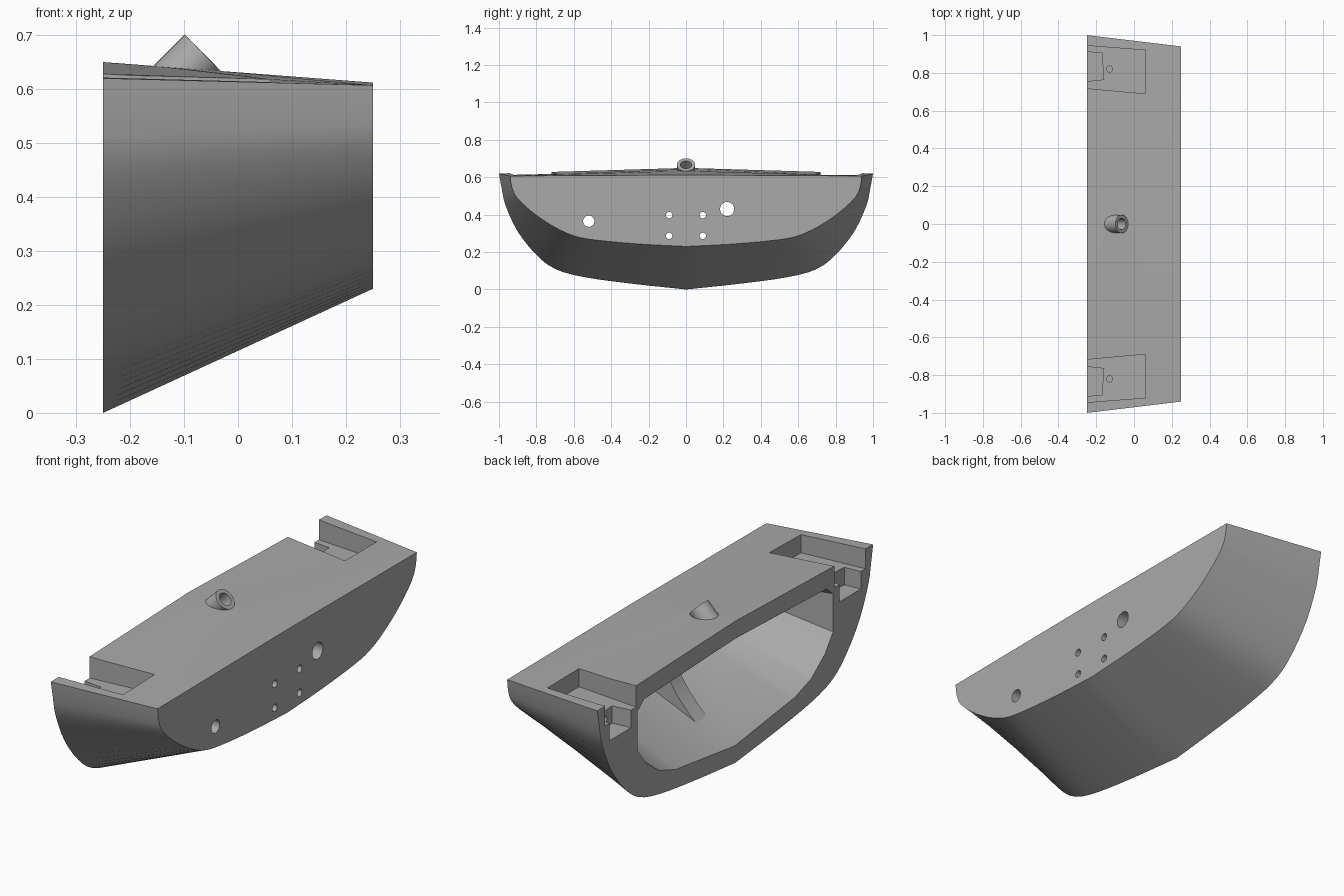
import bpy, bmesh, math
from mathutils import Vector

old = bpy.data.objects.get("Cube")
if old:
    bpy.data.objects.remove(old, do_unlink=True)

grey = bpy.data.materials.new("plain grey")
grey.use_nodes = True
colour = (0.4, 0.4, 0.4, 1)
grey.diffuse_color = colour
grey.node_tree.nodes["Principled BSDF"].inputs["Base Color"].default_value = colour


def loft(name, rings):
    """Solid from matching closed rings of points."""
    bm = bmesh.new()
    loops = [[bm.verts.new(p) for p in ring] for ring in rings]
    n = len(loops[0])
    for a, b in zip(loops, loops[1:]):
        for i in range(n):
            j = (i + 1) % n
            bm.faces.new((a[i], a[j], b[j], b[i]))
    bm.faces.new(loops[0][::-1])
    bm.faces.new(loops[-1])
    bmesh.ops.recalc_face_normals(bm, faces=bm.faces)
    mesh = bpy.data.meshes.new(name)
    bm.to_mesh(mesh)
    bm.free()
    obj = bpy.data.objects.new(name, mesh)
    bpy.context.collection.objects.link(obj)
    mesh.materials.append(grey)
    return obj


def prism(name, outline, z0, z1):
    return loft(name, [[(x, y, z) for x, y in outline] for z in (z0, z1)])


def rod(name, start, end, radius, sides=32):
    start, end = Vector(start), Vector(end)
    turn = (end - start).to_track_quat("Z", "Y")
    circle = [turn @ Vector((radius * math.cos(a), radius * math.sin(a), 0))
              for a in (2 * math.pi * i / sides for i in range(sides))]
    return loft(name, [[c + p for p in circle] for c in (start, end)])


def boolean(target, tool, operation="DIFFERENCE"):
    tool.hide_render = True
    mod = target.modifiers.new("boolean", "BOOLEAN")
    mod.operation, mod.object, mod.solver = operation, tool, "EXACT"
    bpy.context.view_layer.objects.active = target
    bpy.ops.object.modifier_apply(modifier=mod.name)
    bpy.data.objects.remove(tool, do_unlink=True)


def smooth_curve(points, steps=3):
    """Catmull-Rom curve through the points."""
    p = [Vector(q) for q in points]
    p = [2 * p[0] - p[1]] + p + [2 * p[-1] - p[-2]]
    out = []
    for a, b, c, d in zip(p, p[1:], p[2:], p[3:]):
        for k in range(steps):
            t = k / steps
            out.append(b + (c - a) * t / 2 + (a * 2 - b * 5 + c * 4 - d) * t * t / 2
                       + (b * 3 - a - c * 3 + d) * t ** 3 / 2)
    return out + [p[-2]]


def section(x, half, crown):
    """Full ring at x from a half profile running keel to sheer."""
    left = [(x, -p[0], p[1]) for p in half[:0:-1]]
    right = [(x, p[0], p[1]) for p in half]
    return left + right + [(x, 0, crown)]


# Hull shell: large open end lofted to the smaller transom
FRONT, BACK = -0.25, 0.25
big = smooth_curve([(0, 0), (.3, .032), (.55, .067), (.7, .11), (.8, .185),
                    (.9, .31), (.965, .45), (.985, .54), (1, .62)])
small = smooth_curve([(0, .23), (.25, .243), (.48, .264), (.6, .287), (.71, .338),
                      (.82, .412), (.905, .492), (.932, .55), (.94, .607)])
hull = loft("hull", [section(FRONT, big, .65), section(BACK, small, .612)])

# Hollow interior
cav_big = [(0, .08), (.43, .135), (.55, .175), (.65, .25), (.71, .33), (.71, .505), (.66, .545)]
cav_small = [(0, .258), (.38, .285), (.5, .315), (.58, .36), (.64, .42), (.64, .49), (.58, .535)]
rings = []
for t, x in ((-.05, -.27), (1, .17)):
    half = [Vector(a).lerp(Vector(b), t) for a, b in zip(cav_big, cav_small)]
    rings.append(section(x, half, .57 - .025 * t))
boolean(hull, loft("cavity_cutter", rings))

# Angled deck spout with its bore
tip = Vector((-.065, 0, .667))
axis = Vector((1, 0, 1)).normalized()
boolean(hull, rod("spout", tip - axis * .09, tip, .048), "UNION")
boolean(hull, rod("bore_cutter", tip - axis * .2, tip + axis * .05, .03))

# Corner recesses with a deeper slot and pin holes
for s in (1, -1):
    pocket = [(-.3, .723), (.06, .69), (.06, .92), (-.3, .948)]
    slot = [(-.3, .75), (-.16, .765), (-.17, .905), (-.3, .915)]
    boolean(hull, prism("recess_cutter", [(x, s * y) for x, y in pocket], .53, .8))
    boolean(hull, prism("slot_cutter", [(x, s * y) for x, y in slot], .45, .6))
    boolean(hull, rod("pin_cutter", (-.13, s * .82, .47), (-.13, s * .82, .6), .016, 16))
    boolean(hull, rod("cross_pin_cutter", (-.2, s * .82, .49), (-.13, s * .82, .49), .014, 16))

# Holes through the transom
holes = [(.22, .43, .038), (-.52, .365, .03)]
holes += [(y, z, .017) for y in (-.09, .09) for z in (.287, .397)]
for y, z, r in holes:
    boolean(hull, rod("hole_cutter", (.1, y, z), (.3, y, z), r))

# Curved web joining transom, floor and deck on the centreline
edge = smooth_curve([(-.11, .125), (-.03, .2), (.047, .3), (.09, .42), (.11, .57)])
outline = [tuple(p) for p in edge] + [(.19, .57), (.19, .24)]
web = loft("centre_web", [[(x, y, z) for x, z in outline] for y in (-.04, .04)])

for obj in (hull, web):
    bpy.ops.object.select_all(action="DESELECT")
    obj.select_set(True)
    bpy.context.view_layer.objects.active = obj
    bpy.ops.object.shade_smooth_by_angle(angle=math.radians(25))
